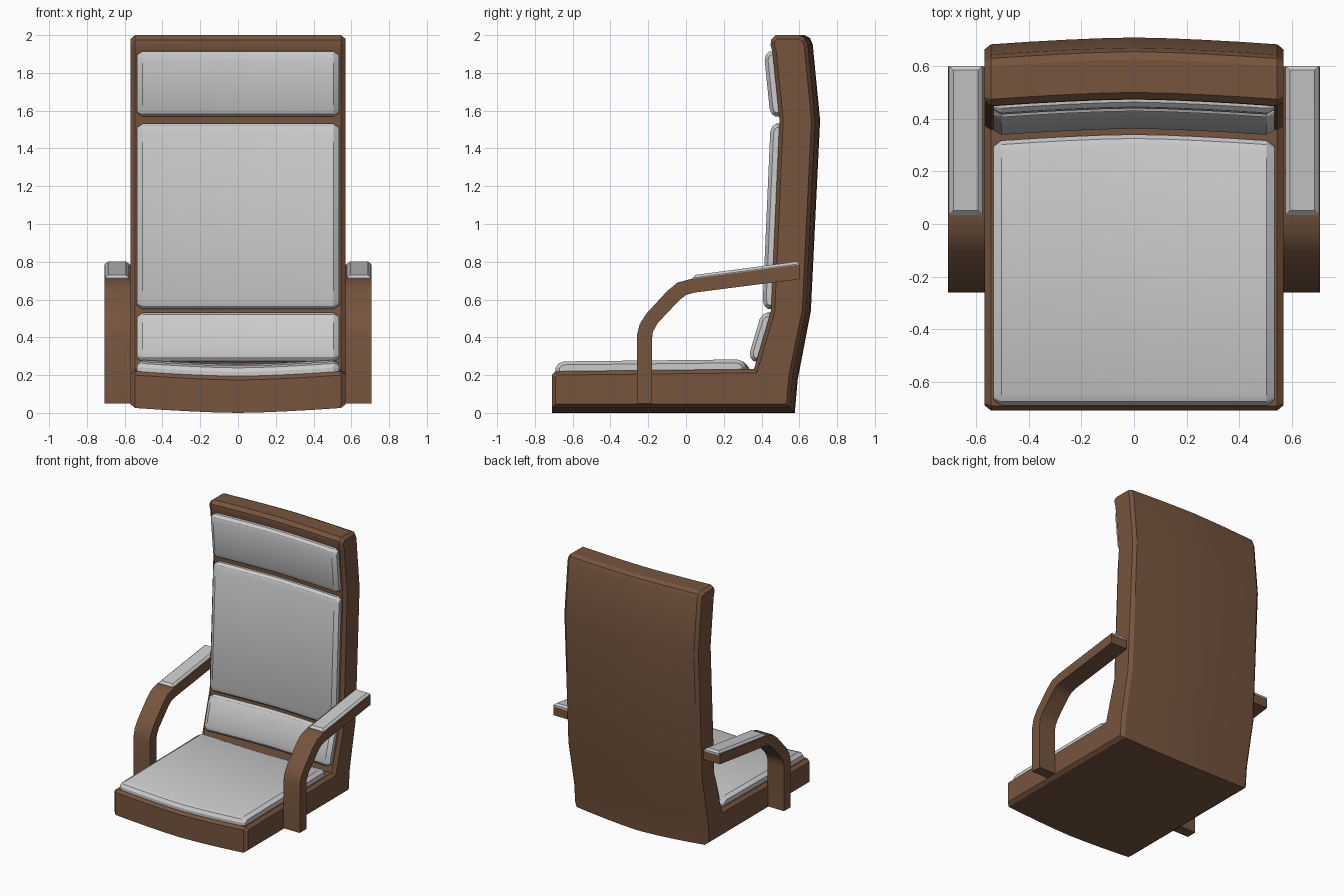
import bpy, bmesh, math
from mathutils import Vector

if "Cube" in bpy.data.objects:
    bpy.data.objects.remove(bpy.data.objects["Cube"])

leather = bpy.data.materials.new("brown_leather")
leather.diffuse_color = (0.18, 0.09, 0.048, 1)
leather.use_nodes = True
leather.node_tree.nodes["Principled BSDF"].inputs["Base Color"].default_value = leather.diffuse_color


def inset(pts, d):
    """Shrink a closed 2D profile by d with mitred corners."""
    n = len(pts)
    area = sum(pts[i].x * pts[(i + 1) % n].y - pts[(i + 1) % n].x * pts[i].y for i in range(n))
    s = 1 if area > 0 else -1
    out = []
    for i, p in enumerate(pts):
        a = (p - pts[i - 1]).normalized()
        b = (pts[(i + 1) % n] - p).normalized()
        na, nb = Vector((-a.y, a.x)) * s, Vector((-b.y, b.x)) * s
        out.append(p + (na + nb) * d / (1 + na.dot(nb)))
    return out


def loft(name, rings, mat=None):
    """Skin a list of equal-length rings of 3D points and cap the ends."""
    bm = bmesh.new()
    vs = [[bm.verts.new(p) for p in r] for r in rings]
    n = len(vs[0])
    for a, b in zip(vs, vs[1:]):
        for i in range(n):
            j = (i + 1) % n
            bm.faces.new((a[i], a[j], b[j], b[i]))
    bm.faces.new(vs[0])
    bm.faces.new(vs[-1])
    bmesh.ops.recalc_face_normals(bm, faces=bm.faces)
    me = bpy.data.meshes.new(name)
    bm.to_mesh(me)
    bm.free()
    ob = bpy.data.objects.new(name, me)
    bpy.context.collection.objects.link(ob)
    if mat:
        me.materials.append(mat)
    bpy.ops.object.select_all(action='DESELECT')
    ob.select_set(True)
    bpy.context.view_layer.objects.active = ob
    bpy.ops.object.shade_smooth_by_angle(angle=math.radians(25))
    return ob


def dished(name, pts, half, chamfer, mat=None, dip=0.026):
    """Sweep a side profile across x, hollowed towards the middle, with chamfered sides."""
    pts = [Vector(p) for p in pts]
    small = inset(pts, 0.02)
    full = half - chamfer
    xs = [-half] + [full * k / 4 for k in range(-4, 5)] + [half]
    rings = []
    for x in xs:
        prof = small if abs(x) == half else pts
        s = dip * (1 - min(1, abs(x) / 0.545) ** 1.5)
        rings.append([(x, q.x + (s if p.x > 0.25 else 0),
                       q.y - (s if p.y < 0.24 or p.x < 0.325 else 0))
                      for p, q in zip(pts, prof)])
    return loft(name, rings, mat)


def cushion(name, p0, p1, t):
    """Padded panel lying on the line p0-p1 of the side view."""
    p0, p1 = Vector(p0), Vector(p1)
    u = (p1 - p0).normalized()
    n = Vector((-u.y, u.x))
    edge = [(0, -0.02), (0.0, 0.4 * t), (0.015, 0.8 * t), (0.045, t)]
    pts = [p0 + u * a + n * h for a, h in edge]
    pts += [p1 - u * a + n * h for a, h in reversed(edge)]
    dished(name, pts, 0.535, 0.03)


# One-piece seat and back shell
dished("seat_shell", [
    (-0.71, 0.026), (-0.71, 0.2), (-0.692, 0.22), (0.36, 0.232),
    (0.45, 0.54), (0.495, 1.55), (0.458, 1.91), (0.448, 1.945), (0.45, 1.975),
    (0.475, 2.0), (0.6, 2.0), (0.63, 1.985), (0.645, 1.95),
    (0.684, 1.55), (0.635, 0.54), (0.565, 0.2), (0.55, 0.026)],
    0.57, 0.025, leather)

# Padded panels
cushion("seat_cushion", (-0.69, 0.22), (0.315, 0.231), 0.055)
cushion("lumbar_cushion", (0.37, 0.27), (0.446, 0.525), 0.048)
cushion("back_cushion", (0.45, 0.55), (0.493, 1.53), 0.048)
cushion("head_cushion", (0.492, 1.57), (0.457, 1.915), 0.048)

# Armrests: bent bar plus pad on each side
arm = [(-0.26, 0.05), (-0.26, 0.41), (-0.245, 0.47), (-0.21, 0.525), (-0.1, 0.645),
       (-0.045, 0.69), (0.03, 0.71), (0.6, 0.785), (0.6, 0.708), (0.045, 0.637),
       (0.0, 0.624), (-0.035, 0.597), (-0.15, 0.475), (-0.175, 0.43), (-0.18, 0.39), (-0.18, 0.05)]
for side, s in (("left", -1), ("right", 1)):
    loft(side + "_armrest", [[(s * x, y, z) for y, z in arm] for x in (0.568, 0.708)], leather)
    rings = []
    for dx, dy, dz in ((0, 0, -0.01), (0, 0, 0.004), (0.016, 0.016, 0.018)):
        x0, x1, y0, y1 = 0.577 + dx, 0.704 - dx, 0.035 + dy, 0.602 - dy
        rings.append([(s * x, y, 0.71 + (y - 0.03) * 0.132 + dz)
                      for x, y in ((x0, y0), (x1, y0), (x1, y1), (x0, y1))])
    loft(side + "_arm_pad", rings)
